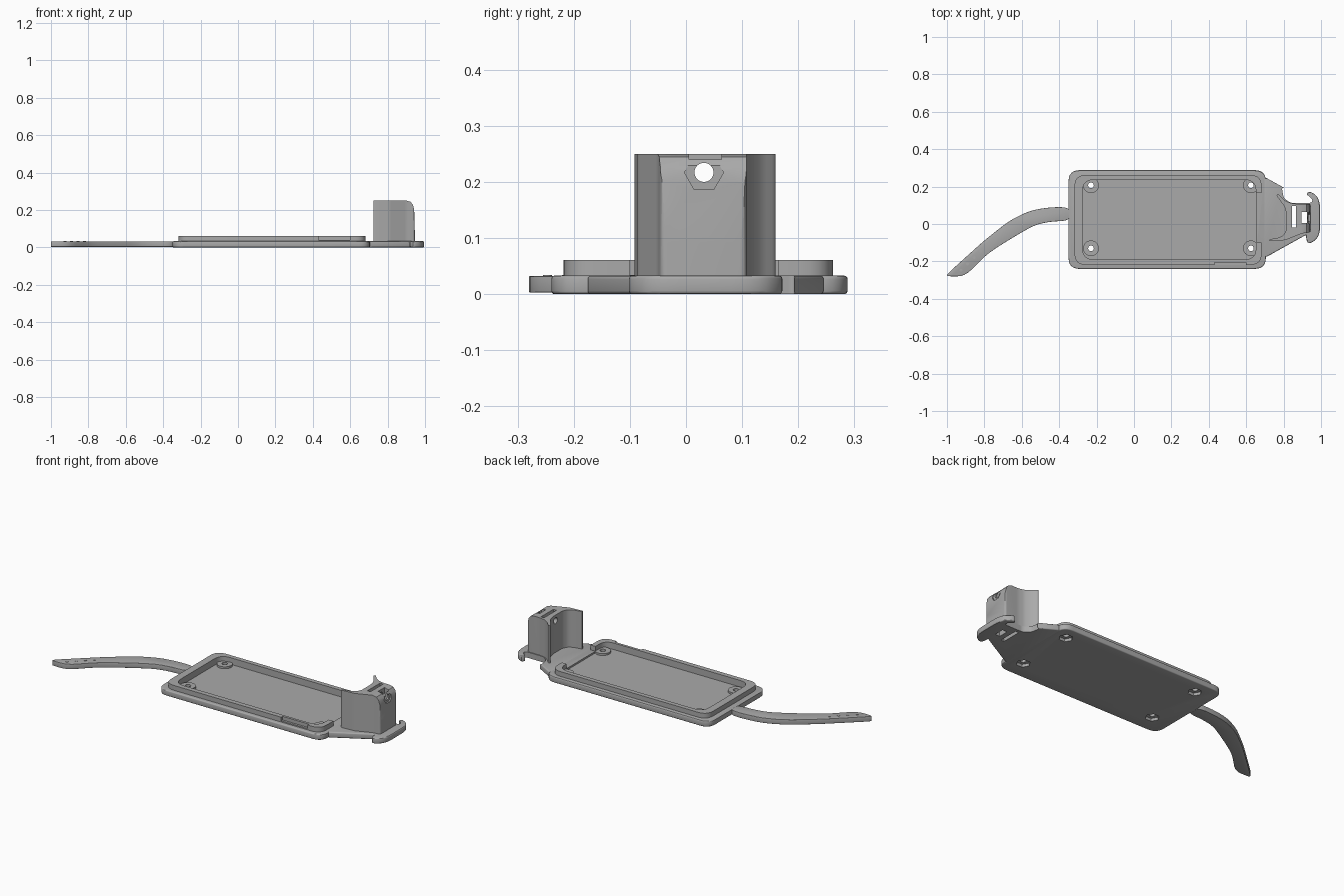
import bpy, bmesh, math
from mathutils import Vector

if "Cube" in bpy.data.objects:
    bpy.data.objects.remove(bpy.data.objects["Cube"], do_unlink=True)

grey = bpy.data.materials.new("mid_grey")
grey.use_nodes = True
grey.diffuse_color = (0.4, 0.4, 0.4, 1)
grey.node_tree.nodes["Principled BSDF"].inputs["Base Color"].default_value = (0.4, 0.4, 0.4, 1)


def rounded(points, radius, steps=6):
    """Replace each corner of an outline with a smooth curve."""
    pts = [Vector(p) for p in points]
    out = []
    for i, p in enumerate(pts):
        a, b = pts[i - 1] - p, pts[(i + 1) % len(pts)] - p
        start = p + a.normalized() * min(radius, a.length * 0.45)
        end = p + b.normalized() * min(radius, b.length * 0.45)
        for s in range(steps + 1):
            t = s / steps
            out.append(start * (1 - t) ** 2 + p * 2 * t * (1 - t) + end * t ** 2)
    return out


def rect(x0, x1, y0, y1):
    return [(x0, y0), (x1, y0), (x1, y1), (x0, y1)]


def ngon(cx, cy, r, sides):
    return [(cx + r * math.cos(math.tau * i / sides), cy + r * math.sin(math.tau * i / sides))
            for i in range(sides)]


def prism(name, outline, lo, hi, axis="z", bevel=0):
    """Extrude an outline along an axis; x uses (y, z), y uses (x, z)."""
    place = {"x": lambda p, d: (d, p[0], p[1]), "y": lambda p, d: (p[0], d, p[1]),
             "z": lambda p, d: (p[0], p[1], d)}[axis]
    bm = bmesh.new()
    face = bm.faces.new([bm.verts.new(place(p, lo)) for p in outline])
    ext = bmesh.ops.extrude_face_region(bm, geom=[face])
    verts = [g for g in ext["geom"] if isinstance(g, bmesh.types.BMVert)]
    bmesh.ops.translate(bm, verts=verts, vec=place((0, 0), hi - lo))
    bmesh.ops.recalc_face_normals(bm, faces=bm.faces[:])
    mesh = bpy.data.meshes.new(name)
    bm.to_mesh(mesh)
    bm.free()
    mesh.materials.append(grey)
    ob = bpy.data.objects.new(name, mesh)
    bpy.context.collection.objects.link(ob)
    if bevel:
        m = ob.modifiers.new("soft_edge", "BEVEL")
        m.width, m.segments, m.limit_method, m.angle_limit = bevel, 3, "ANGLE", math.radians(50)
        apply(ob, m)
    return ob


def apply(ob, mod):
    bpy.ops.object.select_all(action="DESELECT")
    ob.select_set(True)
    bpy.context.view_layer.objects.active = ob
    bpy.ops.object.modifier_apply(modifier=mod.name)


def boolean(ob, operation, outline, lo, hi, axis="z"):
    cutter = prism("cutter", outline, lo, hi, axis)
    cutter.hide_render = True
    m = ob.modifiers.new("cut", "BOOLEAN")
    m.operation, m.object, m.solver = operation, cutter, "EXACT"
    apply(ob, m)
    bpy.data.objects.remove(cutter, do_unlink=True)


def cut(ob, outline, lo, hi, axis="z"):
    boolean(ob, "DIFFERENCE", outline, lo, hi, axis)


TOP = 0.033
screws = [(x, y) for x in (-0.23, 0.625) for y in (-0.13, 0.207)]
inner = rounded(rect(-0.275, 0.652, -0.19, 0.236), 0.06)

# Tray base with a shallow pocket and nut recesses below
base = prism("tray_base", rounded(rect(-0.35, 0.705, -0.24, 0.288), 0.06), 0, TOP, bevel=0.006)
cut(base, inner, 0.023, 0.1)
parts = [base]

# Screw bosses
for i, (x, y) in enumerate(screws):
    cut(base, ngon(x, y, 0.037, 6), -0.1, 0.016)
    cut(base, ngon(x, y, 0.015, 24), -0.1, 0.1)
    boss = prism(f"screw_boss_{i + 1}", ngon(x, y, 0.042, 32), 0.02, 0.034)
    cut(boss, ngon(x, y, 0.015, 24), -0.1, 0.1)
    parts.append(boss)

# Raised rim, open towards the nose, with a slot in the front wall
rim = prism("tray_rim", rounded(rect(-0.318, 0.682, -0.218, 0.262), 0.06), 0.028, 0.061)
cut(rim, inner, 0, 0.1)
cut(rim, rect(0.6, 0.8, -0.1, 0.165), 0.0, 0.1)
cut(rim, rect(0.43, 0.6, -0.23, -0.205), 0.04, 0.1)
parts.append(rim)

# Tapered nose with a side opening and slots
nose_outline = [(0.92, -0.118), (0.995, -0.07), (0.995, 0.14), (0.92, 0.188)]
nose = prism("nose_plate", [(0.69, 0.245), (0.69, -0.175), (0.71, -0.175)]
             + rounded(nose_outline, 0.06) + [(0.71, 0.245)], 0, TOP, bevel=0.006)
opening = [(0.8, 0.14), (0.835, 0.113), (0.95, 0.113), (0.955, 0.13), (0.92, 0.162), (0.79, 0.197)]
slot = rect(0.845, 0.865, -0.02, 0.095)
nut_trap = rect(0.895, 0.925, 0.005, 0.063)
cut(nose, rounded(opening, 0.015), -0.1, 0.1)
parts.append(nose)

# Upright cradle with two curved wings
side_outline = [(0.725, -0.093), (0.81, -0.086), (0.9, -0.05), (0.945, -0.045), (0.945, 0.108),
                (0.86, 0.108), (0.825, 0.115), (0.795, 0.135), (0.772, 0.162), (0.76, 0.155),
                (0.785, 0.12), (0.807, 0.09), (0.815, 0.05), (0.815, -0.03), (0.8, -0.06),
                (0.77, -0.075), (0.725, -0.081)]
cradle = prism("upright_cradle", rounded(side_outline, 0.012, 4), 0.028, 0.25)
corner = rounded([(0.938, 0.02), (0.938, 0.251), (0.91, 0.251)], 0.0)
profile = [(0.7, 0.02), (0.947, 0.02), (0.942, 0.2), (0.935, 0.228), (0.922, 0.244),
           (0.9, 0.25), (0.7, 0.251)]
boolean(cradle, "INTERSECT", profile, -0.2, 0.3, "y")
for ob in (nose, cradle):
    cut(ob, slot, -0.1, 0.4)
    cut(ob, nut_trap, -0.1, 0.4)
cut(cradle, ngon(0.032, 0.217, 0.035, 6), 0.934, 1.1, "x")
cut(cradle, ngon(0.032, 0.217, 0.017, 32), 0.6, 1.1, "x")
parts.append(cradle)

# Curved strap with small grip ridges near its tip
upper = [(-0.34, 0.09), (-0.45, 0.09), (-0.556, 0.072), (-0.663, 0.02), (-0.797, -0.085), (-1.0, -0.268)]
lower = [(-1.0, -0.28), (-0.905, -0.28), (-0.79, -0.165), (-0.717, -0.115), (-0.61, -0.05),
         (-0.53, -0.005), (-0.45, 0.013), (-0.34, 0.018)]
strap = prism("curved_strap", rounded(upper + lower, 0.05, 4), 0.003, TOP - 0.001, bevel=0.009)
parts.append(strap)
for i in range(4):
    x, y = -0.925 + 0.035 * i, -0.247 + 0.034 * i
    parts.append(prism(f"grip_ridge_{i + 1}", ngon(x, y, 0.008, 12), 0.028, 0.034))

# Smooth curved walls, keeping hard edges sharp
bpy.ops.object.select_all(action="DESELECT")
for ob in parts:
    ob.select_set(True)
bpy.context.view_layer.objects.active = base
bpy.ops.object.shade_smooth_by_angle(angle=math.radians(30))
